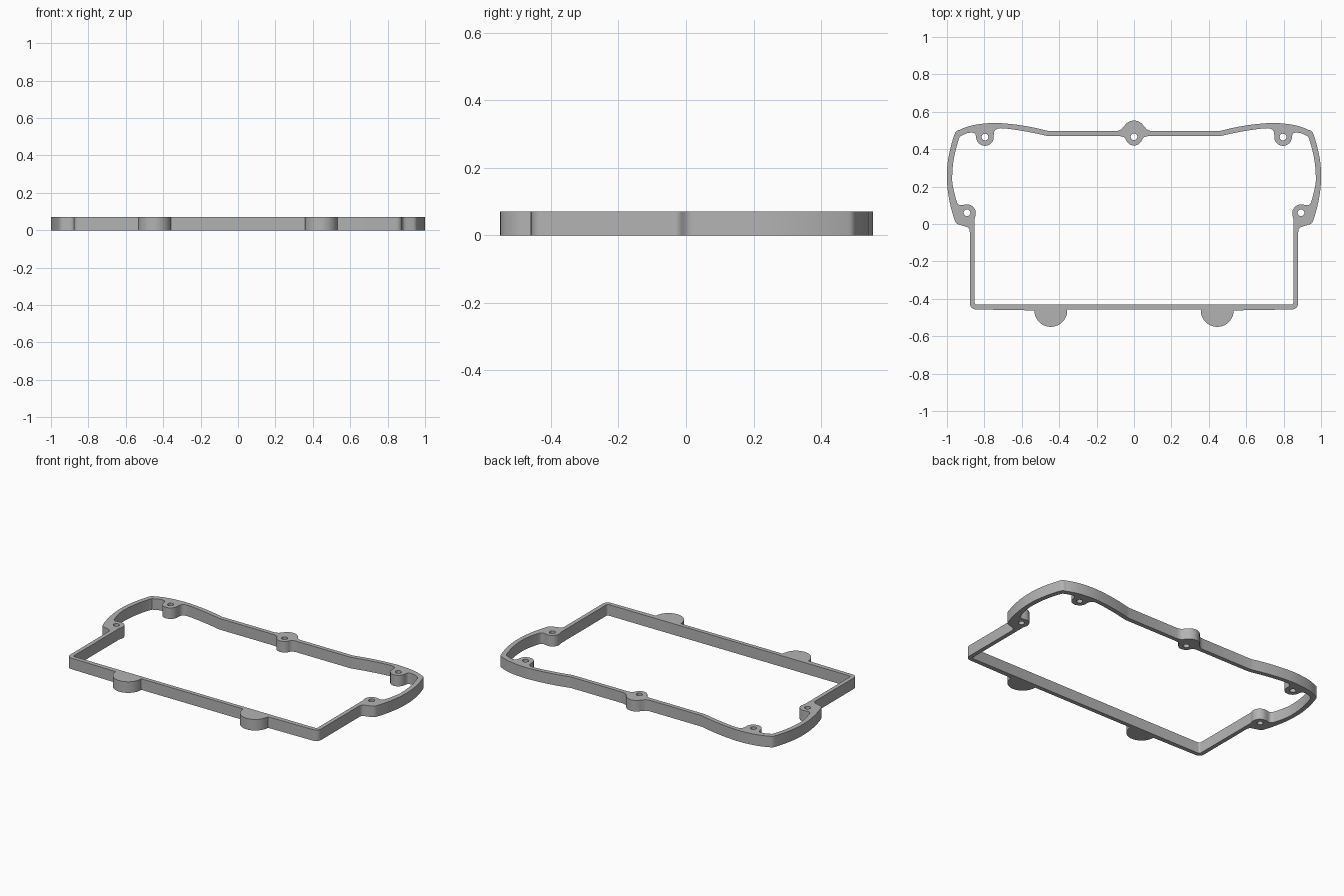
import bpy
from math import cos, sin, radians

HEIGHT = 0.07


def arc(cx, cy, r, a0, a1, n=12):
    """Points on a circular arc, angles in degrees."""
    angles = [radians(a0 + (a1 - a0) * i / n) for i in range(n + 1)]
    return [(cx + r * cos(a), cy + r * sin(a)) for a in angles]


def bow(p0, mid, p1, n=12):
    """Smooth bend from p0 to p1 passing through mid."""
    ctrl = [2 * m - (a + b) / 2 for a, m, b in zip(p0, mid, p1)]
    pts = []
    for i in range(n + 1):
        t = i / n
        pts.append(tuple((1 - t) ** 2 * a + 2 * t * (1 - t) * c + t * t * b
                         for a, c, b in zip(p0, ctrl, p1)))
    return pts


def mirrored(half):
    """Close a half outline by reflecting it across x = 0."""
    return half + [(-x, y) for x, y in reversed(half) if x > 1e-4]


# Outer outline, from the back centre round to the front centre
outer = (
    arc(0, 0.493, 0.06, 90, 30)                                 # back bump
    + bow((0.06, 0.515), (0.075, 0.502), (0.1, 0.497), 5)
    + [(0.455, 0.497)]
    + bow((0.47, 0.5), (0.6, 0.527), (0.73, 0.54))              # raised shoulder
    + bow((0.76, 0.54), (0.86, 0.528), (0.935, 0.502))
    + arc(0.93, 0.473, 0.03, 70, 15, 5)
    + bow((0.963, 0.47), (0.993, 0.35), (1.0, 0.24))            # bulging side
    + bow((1.0, 0.23), (0.988, 0.13), (0.962, 0.03))
    + bow((0.958, 0.018), (0.948, 0.003), (0.93, -0.005), 5)
    + bow((0.9, -0.014), (0.883, -0.024), (0.878, -0.045), 5)
    + arc(0.845, -0.424, 0.033, 0, -90, 6)                      # front corner
    + arc(0.445, -0.462, 0.088, 0, -180, 24)                    # front tab
    + [(0.357, -0.457)]
)

# Inner outline, following the screw bosses
inner = (
    arc(0, 0.466, 0.046, -90, -15)                              # centre boss
    + bow((0.052, 0.462), (0.065, 0.468), (0.085, 0.47), 5)
    + [(0.455, 0.47)]
    + bow((0.47, 0.472), (0.58, 0.495), (0.69, 0.511))
    + bow((0.715, 0.512), (0.742, 0.502), (0.75, 0.475), 6)
    + arc(0.797, 0.465, 0.047, 180, 360, 20)                    # back corner boss
    + bow((0.846, 0.472), (0.853, 0.485), (0.87, 0.489), 5)
    + [(0.895, 0.485), (0.929, 0.469)]
    + bow((0.934, 0.46), (0.963, 0.35), (0.972, 0.24))
    + bow((0.972, 0.23), (0.964, 0.18), (0.948, 0.12))
    + bow((0.944, 0.11), (0.932, 0.101), (0.915, 0.102), 5)
    + arc(0.893, 0.058, 0.047, 90, 195)                         # side boss
    + bow((0.849, 0.04), (0.852, 0.025), (0.852, 0.0), 4)
    + arc(0.84, -0.419, 0.012, 0, -90, 4)
)

# Screw holes
hole_centres = [(0, 0.466)]
for x, y in ((0.797, 0.465), (0.893, 0.06)):
    hole_centres += [(x, y), (-x, y)]
loops = [mirrored(outer), mirrored(inner)]
loops += [arc(x, y, 0.018, 0, 345, 23) for x, y in hole_centres]

# Remove the default cube
cube = bpy.data.objects.get("Cube")
if cube:
    bpy.data.objects.remove(cube, do_unlink=True)

# Flat filled profile extruded to full height
profile = bpy.data.curves.new("gasket_frame", "CURVE")
profile.dimensions = "2D"
profile.fill_mode = "BOTH"
profile.extrude = HEIGHT / 2
for loop in loops:
    spline = profile.splines.new("POLY")
    spline.points.add(len(loop) - 1)
    for point, (x, y) in zip(spline.points, loop):
        point.co = (x, y, 0, 1)
    spline.use_cyclic_u = True

grey = bpy.data.materials.new("plain_grey")
grey.use_nodes = True
colour = (0.45, 0.45, 0.45, 1)
grey.diffuse_color = colour
grey.node_tree.nodes["Principled BSDF"].inputs["Base Color"].default_value = colour
profile.materials.append(grey)

frame = bpy.data.objects.new("gasket_frame", profile)
frame.location.z = HEIGHT / 2
bpy.context.collection.objects.link(frame)

# Turn into a welded mesh with crisp edges
bpy.ops.object.select_all(action="DESELECT")
frame.select_set(True)
bpy.context.view_layer.objects.active = frame
bpy.ops.object.convert(target="MESH")
bpy.ops.object.mode_set(mode="EDIT")
bpy.ops.mesh.select_all(action="SELECT")
bpy.ops.mesh.remove_doubles(threshold=0.0005)
bpy.ops.mesh.normals_make_consistent(inside=False)
bpy.ops.object.mode_set(mode="OBJECT")
bpy.ops.object.shade_smooth_by_angle(angle=radians(30))
